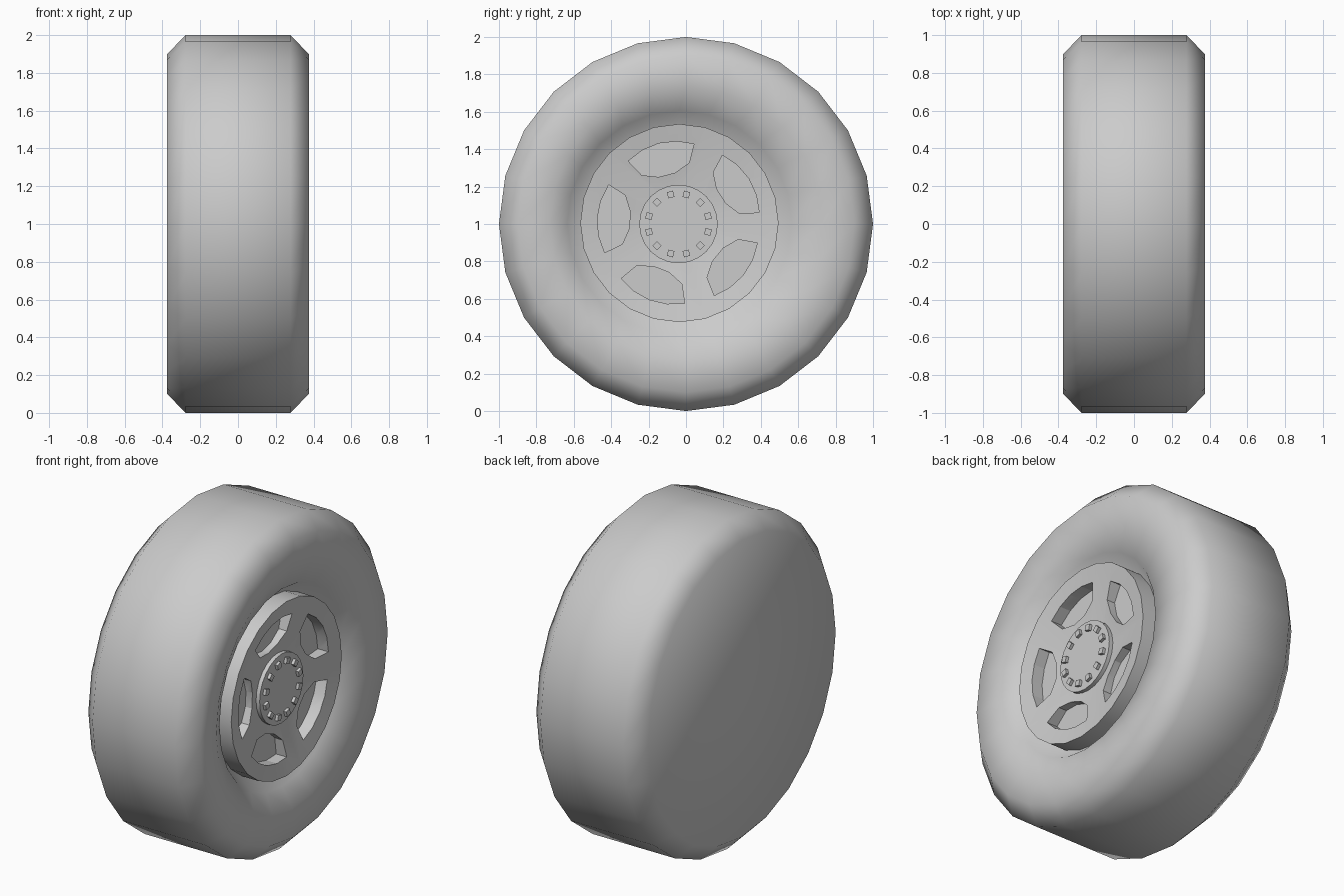
import bpy, bmesh
from math import sin, cos, radians, tau

if "Cube" in bpy.data.objects:
    bpy.data.objects.remove(bpy.data.objects["Cube"])

HUB_Y, HUB_Z = -0.035, 1.005   # rim sits slightly off the tyre axis


def finish(name, bm, angle=None):
    bmesh.ops.recalc_face_normals(bm, faces=bm.faces)
    me = bpy.data.meshes.new(name)
    bm.to_mesh(me)
    bm.free()
    ob = bpy.data.objects.new(name, me)
    bpy.context.collection.objects.link(ob)
    if angle:
        smooth(ob, angle)
    return ob


def smooth(ob, angle):
    bpy.ops.object.select_all(action='DESELECT')
    ob.select_set(True)
    bpy.context.view_layer.objects.active = ob
    bpy.ops.object.shade_smooth_by_angle(angle=radians(angle))


def lathe(name, profile, sides=24, angle=35):
    """Revolve (x, radius, y centre, z centre) rings about x and cap both ends."""
    bm = bmesh.new()
    rings = [[bm.verts.new((x, cy + r * sin(tau * i / sides), cz + r * cos(tau * i / sides)))
              for i in range(sides)] for x, r, cy, cz in profile]
    for a, b in zip(rings, rings[1:]):
        for i in range(sides):
            j = (i + 1) % sides
            bm.faces.new((a[i], a[j], b[j], b[i]))
    bm.faces.new(rings[0])
    bm.faces.new(rings[-1])
    return finish(name, bm, angle)


# tyre: closed flat back, chamfered shoulders, dished outer side
tyre = [(x, r, 0, 1) for x, r in
        [(-.375, .9), (-.277, 1), (.277, 1), (.375, .9), (.365, .73)]]
tyre += [(x, r, HUB_Y, HUB_Z) for x, r in [(.32, .6), (.24, .535)]]
lathe("tyre", tyre, angle=60)

# rim: shallow dish standing proud of the tyre recess
rim = lathe("rim", [(x, r, HUB_Y, HUB_Z) for x, r in [(.18, .53), (.35, .53), (.285, .15)]])

# five blind windows cut into the rim
outline = [(-25, .43), (-12.5, .437), (0, .44), (12.5, .437), (25, .43),
           (23.7, .326), (9.6, .27), (-9.6, .27), (-23.7, .326)]
bm = bmesh.new()
for k in range(5):
    ends = []
    for x in (.262, .5):
        ends.append([bm.verts.new((x, HUB_Y + r * sin(radians(a - 14.6 + 72 * k)),
                                   HUB_Z + r * cos(radians(a - 14.6 + 72 * k))))
                     for a, r in outline])
        bm.faces.new(ends[-1])
    lo, hi = ends
    for i in range(len(lo)):
        j = (i + 1) % len(lo)
        bm.faces.new((lo[i], lo[j], hi[j], hi[i]))
cutter = finish("window_cutter", bm)
cutter.hide_render = True
mod = rim.modifiers.new("windows", 'BOOLEAN')
mod.operation, mod.solver, mod.object = 'DIFFERENCE', 'EXACT', cutter
bpy.context.view_layer.objects.active = rim
bpy.ops.object.modifier_apply(modifier=mod.name)
bpy.data.objects.remove(cutter)
smooth(rim, 30)

# hub cap
lathe("hub_cap", [(x, .21, HUB_Y - .005, HUB_Z - .005) for x in (.25, .32)])

# ring of twelve square bolts
bm = bmesh.new()
for k in range(12):
    t = tau * (k + .5) / 12
    ends = []
    for x in (.31, .338):
        ring = []
        for u, v in [(-1, -1), (1, -1), (1, 1), (-1, 1)]:
            r, s = .163 + .017 * v, .017 * u
            ring.append(bm.verts.new((x, HUB_Y - .005 + r * sin(t) + s * cos(t),
                                      HUB_Z - .005 + r * cos(t) - s * sin(t))))
        bm.faces.new(ring)
        ends.append(ring)
    for i in range(4):
        j = (i + 1) % 4
        bm.faces.new((ends[0][i], ends[0][j], ends[1][j], ends[1][i]))
finish("hub_bolts", bm)
